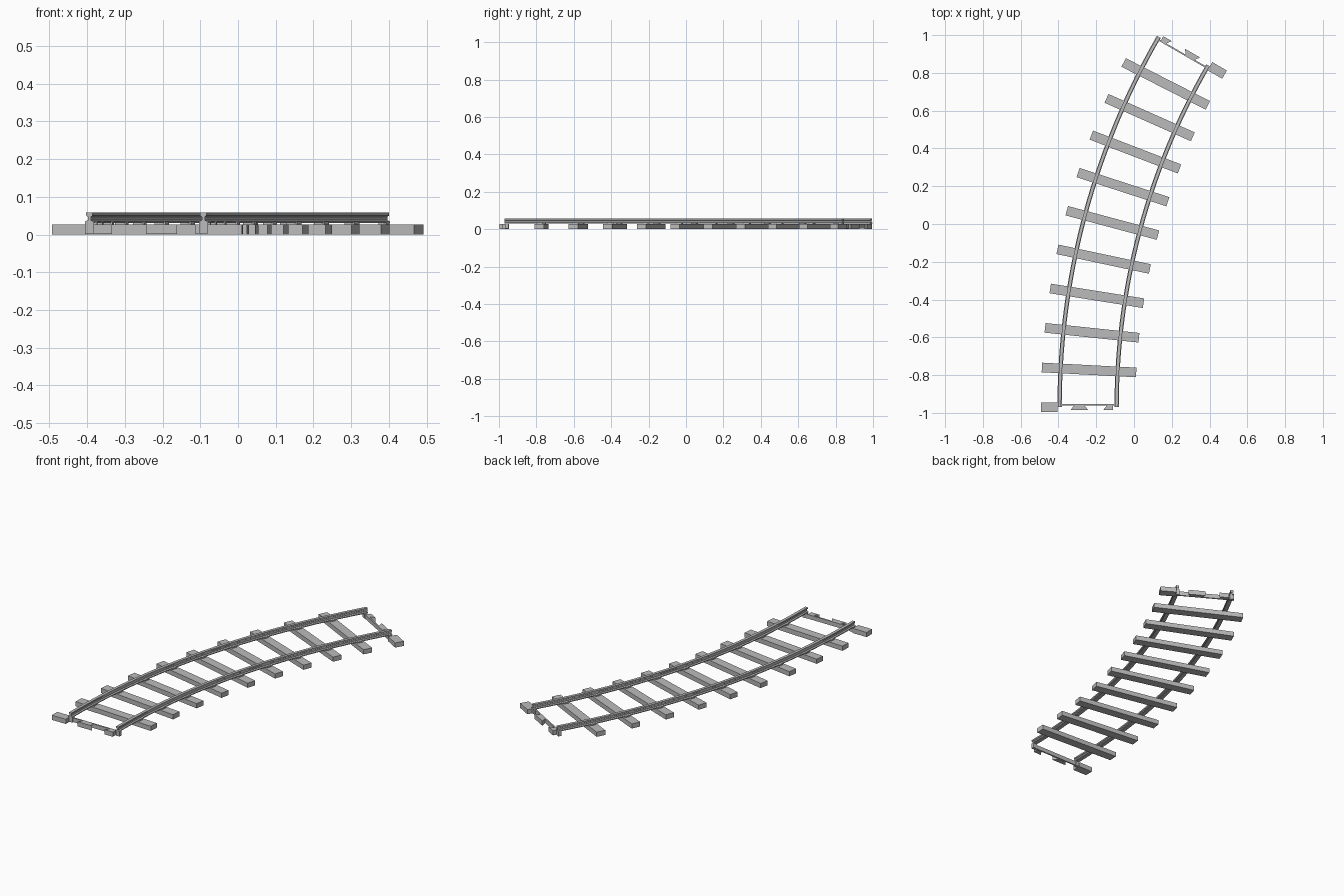
import bpy, bmesh
from math import sin, cos, radians, pi
from mathutils import Matrix, Vector

cube = bpy.data.objects.get("Cube")
if cube:
    bpy.data.objects.remove(cube)

RADIUS, SWEEP = 3.77, radians(30)
CENTRE = Vector((3.527, -0.97, 0))
GAUGE = 0.151          # half the distance between the rails
TIE_TOP = 0.027

grey = bpy.data.materials.new("plain grey")
colour = (0.5, 0.5, 0.5, 1)
grey.diffuse_color = colour
grey.use_nodes = True
grey.node_tree.nodes["Principled BSDF"].inputs["Base Color"].default_value = colour


def station(angle):
    """Frame on the track's centre line: x across, y along."""
    point = CENTRE + RADIUS * Vector((-cos(angle), sin(angle), 0))
    return Matrix.Translation(point) @ Matrix.Rotation(-angle, 4, 'Z')


def finish(name, bm):
    bmesh.ops.recalc_face_normals(bm, faces=bm.faces)
    mesh = bpy.data.meshes.new(name)
    bm.to_mesh(mesh)
    bm.free()
    mesh.materials.append(grey)
    obj = bpy.data.objects.new(name, mesh)
    bpy.context.collection.objects.link(obj)
    return obj


def prism(name, outline, z0, z1, frame):
    """Upright block with the given ground outline."""
    bm = bmesh.new()
    face = bm.faces.new([bm.verts.new((x, y, z0)) for x, y in outline])
    grown = bmesh.ops.extrude_face_region(bm, geom=[face])["geom"]
    for v in grown:
        if isinstance(v, bmesh.types.BMVert):
            v.co.z = z1
    bm.transform(frame)
    return finish(name, bm)


def block(name, x0, x1, y0, y1, z0, z1, frame):
    return prism(name, [(x0, y0), (x1, y0), (x1, y1), (x0, y1)], z0, z1, frame)


def rail(name, offset, segments=30):
    """Rail section (foot, web, head) swept along the arc."""
    half = [(0.0115, 0.03), (0.0115, 0.035), (0.004, 0.038),
            (0.004, 0.047), (0.0085, 0.05), (0.0085, 0.058)]
    section = half + [(-x, z) for x, z in reversed(half)]
    bm = bmesh.new()
    rings = []
    for i in range(segments + 1):
        frame = station(SWEEP * i / segments)
        rings.append([bm.verts.new(frame @ Vector((offset + x, 0, z)))
                      for x, z in section])
    n = len(section)
    for a, b in zip(rings, rings[1:]):
        for k in range(n):
            bm.faces.new((a[k], a[(k + 1) % n], b[(k + 1) % n], b[k]))
    bm.faces.new(rings[0])
    bm.faces.new(rings[-1])
    return finish(name, bm)


# Rails
rail("left_rail", -GAUGE)
rail("right_rail", GAUGE)

# Ties with a small chair under each rail
for i in range(1, 10):
    frame = station(SWEEP * i / 10)
    block(f"tie_{i}", -0.25, 0.25, -0.0255, 0.0255, 0, TIE_TOP, frame)
    for side in (-GAUGE, GAUGE):
        block(f"chair_{i}", side - 0.015, side + 0.015, -0.015, 0.015,
              TIE_TOP, 0.034, frame)

# Interlocking ends: the same joint, turned half round at the far end
ends = {"front": station(0),
        "back": station(SWEEP) @ Matrix.Rotation(pi, 4, 'Z')}
for end, frame in ends.items():
    block(end + "_tie_stub", -0.25, -0.161, -0.026, 0.024, 0, TIE_TOP, frame)
    block(end + "_cross_bar", -0.163, 0.16, 0.01, 0.018, 0.003, TIE_TOP, frame)
    prism(end + "_dovetail", [(-0.093, -0.015), (0.0, -0.015),
                              (-0.02, 0.011), (-0.073, 0.011)],
          0, TIE_TOP, frame)
    prism(end + "_half_dovetail", [(0.08, -0.015), (0.132, -0.015),
                                   (0.132, 0.011), (0.1, 0.011)],
          0, TIE_TOP, frame)
    for side in (-GAUGE, GAUGE):
        block(end + "_rail_clip", side - 0.012, side + 0.012, 0.002, 0.02,
              0.003, 0.034, frame)
